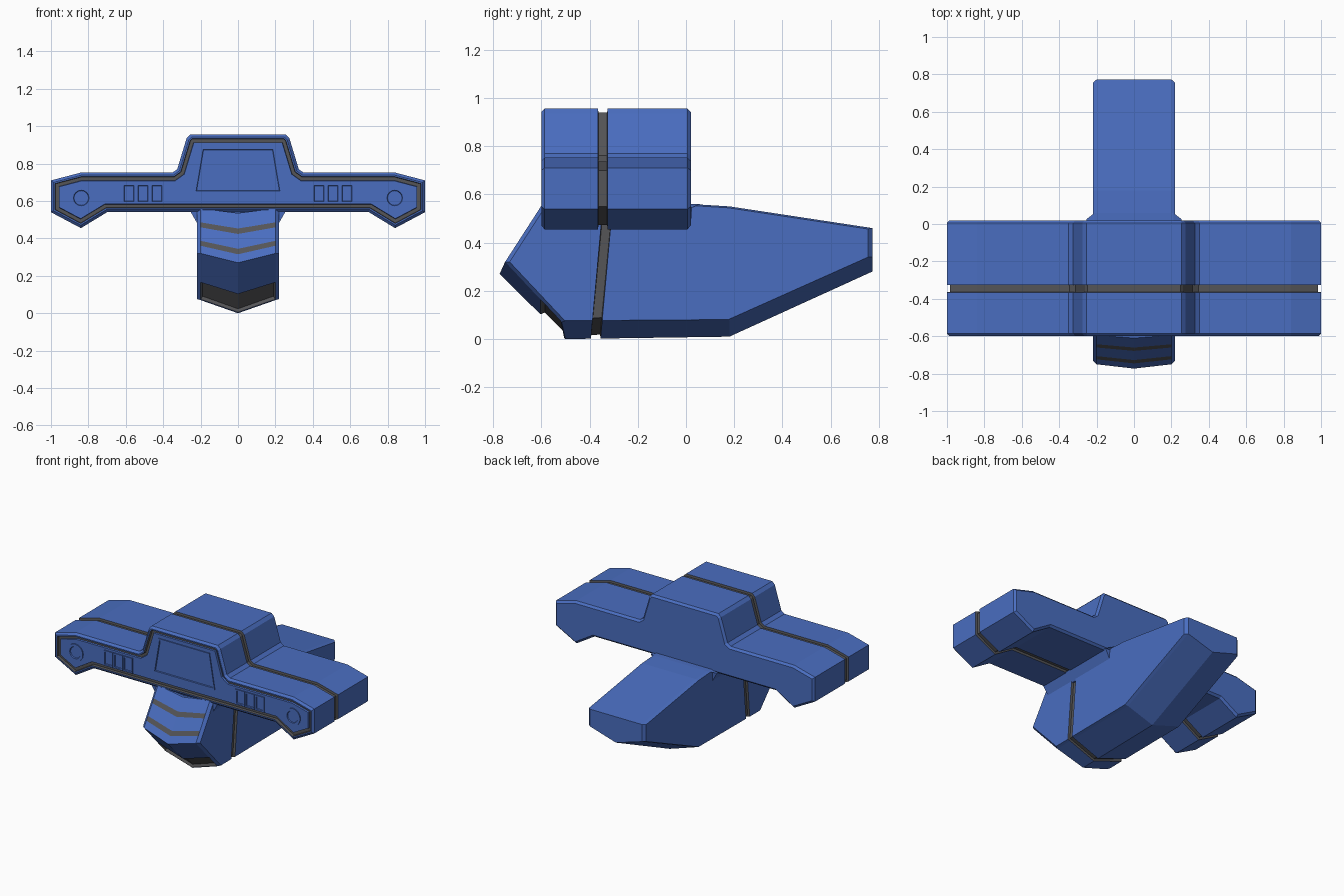
import bpy, bmesh, math
from mathutils import Vector

cube = bpy.data.objects.get("Cube")
if cube:
    bpy.data.objects.remove(cube, do_unlink=True)


def material(name, rgb):
    m = bpy.data.materials.new(name)
    m.use_nodes = True
    m.diffuse_color = (*rgb, 1)
    bsdf = next(n for n in m.node_tree.nodes if n.type == 'BSDF_PRINCIPLED')
    bsdf.inputs["Base Color"].default_value = (*rgb, 1)
    return m


BLUE, GREY, GLASS = 0, 1, 2
MATS = [material("blue_paint", (0.068, 0.155, 0.53)),
        material("trim_grey", (0.09, 0.09, 0.095)),
        material("window_glass", (0.15, 0.21, 0.29))]


def finish(bm, name):
    me = bpy.data.meshes.new(name)
    bm.to_mesh(me)
    bm.free()
    for m in MATS:
        me.materials.append(m)
    ob = bpy.data.objects.new(name, me)
    bpy.context.collection.objects.link(ob)
    return ob


def prism(pts, y0, y1):
    """Extrude an x-z outline along y."""
    bm = bmesh.new()
    rings = [[bm.verts.new((x, y, z)) for x, z in pts] for y in (y0, y1)]
    bm.faces.new(rings[0])
    bm.faces.new(rings[1])
    for i in range(len(pts)):
        j = (i + 1) % len(pts)
        bm.faces.new((rings[0][i], rings[0][j], rings[1][j], rings[1][i]))
    bmesh.ops.recalc_face_normals(bm, faces=bm.faces)
    return bm


def inset(bm, faces, width, depth, rim=None, inner=None):
    """Inset a region and colour its rim and interior."""
    res = bmesh.ops.inset_region(bm, faces=faces, thickness=width, depth=depth,
                                 use_boundary=True, use_even_offset=True)
    for group, mat in ((res["faces"], rim), (faces, inner)):
        if mat is not None:
            for f in group:
                f.material_index = mat


def groove(bm, point, normal, half):
    """Cut a recessed grey band all round the body."""
    p, n = Vector(point), Vector(normal).normalized()
    for s in (-half, half):
        bmesh.ops.bisect_plane(bm, geom=bm.verts[:] + bm.edges[:] + bm.faces[:],
                               plane_co=p + n * s, plane_no=n, dist=1e-5)
    band = [f for f in bm.faces if all(abs(n.dot(v.co - p)) < half + 1e-4 for v in f.verts)]
    inset(bm, band, 0.002, -0.015, GREY, GREY)


def front_face(bm):
    facing = [f for f in bm.faces if f.normal.y < -0.99]
    return max(facing, key=lambda f: f.calc_area())


# Wing and cabin body
half = [(0.255, 0.955), (0.275, 0.935), (0.325, 0.77), (0.35, 0.752), (0.84, 0.752),
        (1.0, 0.71), (1.0, 0.54), (0.84, 0.455), (0.70, 0.54)]
outline = half + [(-x, z) for x, z in reversed(half)]
bm = prism(outline, -0.60, 0.02)
ends = [e for e in bm.edges if abs(e.verts[0].co.y - e.verts[1].co.y) < 1e-5]
bmesh.ops.bevel(bm, geom=ends, offset=0.014, segments=1, affect='EDGES')
bm.normal_update()
groove(bm, (0, -0.345, 0), (0, 1, 0), 0.02)
bm.normal_update()
panel = [front_face(bm)]
inset(bm, panel, 0.008, 0)
inset(bm, panel, 0.002, -0.02, GREY, GREY)
inset(bm, panel, 0.018, 0, GREY, GREY)
inset(bm, panel, 0.002, 0.012, BLUE, BLUE)
finish(bm, "wing_body")

# Hull: side and centre-ridge outlines joined into strips
rail = []


def add(side, centre, tag=None):
    rail.append((Vector(side), Vector(centre), tag))


def span(a, b, stops):
    """Add points between two rail ends; each tag covers the strip after it."""
    for t, tag in stops:
        add(Vector(a[0]).lerp(Vector(b[0]), t), Vector(a[1]).lerp(Vector(b[1]), t), tag)


top = ((-0.595, 0.56), (-0.61, 0.535))
nose = ((-0.75, 0.32), (-0.773, 0.27))
chin = ((-0.515, 0.07), (-0.50, 0.0))
span(top, nose, [(0, None), (0.31, "stripe"), (0.42, None), (0.72, "stripe"), (0.83, None)])
span(nose, chin, [(0, None), (0.62, "intake"), (0.98, None), (1, None)])
add((0.18, 0.075), (0.18, 0.01))
add((0.773, 0.34), (0.773, 0.28))
add((0.773, 0.46), (0.773, 0.46))
add((0.18, 0.55), (0.18, 0.55))
add((0.02, 0.56), (0.02, 0.56))

bm = bmesh.new()
mid = sum((s for s, c, t in rail), Vector((0, 0))) / len(rail)
mid = Vector((0.0, 0.31))
edge = [mid + (s - mid) * 0.975 for s, c, t in rail]
side = [s for s, c, t in rail]
centre = [c for s, c, t in rail]
columns = [[bm.verts.new((x, p.x, p.y)) for p in pts]
           for x, pts in ((-0.22, edge), (-0.2, side), (0, centre), (0.2, side), (0.22, edge))]
intake = []
for k in range(4):
    a, b = columns[k], columns[k + 1]
    for i in range(len(rail)):
        j = (i + 1) % len(rail)
        f = bm.faces.new((a[i], a[j], b[j], b[i]))
        if k in (1, 2):
            if rail[i][2] == "stripe":
                f.material_index = GREY
            elif rail[i][2] == "intake":
                intake.append(f)
bm.faces.new(columns[0])
bm.faces.new(columns[-1])
bmesh.ops.recalc_face_normals(bm, faces=bm.faces)
inset(bm, intake, 0.008, -0.018, GREY, GREY)
bm.normal_update()
groove(bm, (0, -0.352, 0.25), (0, 1, -0.09), 0.02)
finish(bm, "hull")

# Flared collar where the hull meets the wing
bm = bmesh.new()
rings = [[bm.verts.new((x * w, y, z)) for x, y in ((-1, y0), (1, y0), (1, y1), (-1, y1))]
         for w, z, y0, y1 in ((0.215, 0.475, -0.585, 0.02), (0.255, 0.545, -0.59, 0.025),
                              (0.21, 0.56, -0.58, 0.06))]
bm.faces.new(rings[0])
bm.faces.new(rings[-1])
for a, b in zip(rings, rings[1:]):
    for i in range(4):
        j = (i + 1) % 4
        bm.faces.new((a[i], a[j], b[j], b[i]))
bmesh.ops.recalc_face_normals(bm, faces=bm.faces)
finish(bm, "hull_collar")


def framed(name, pts, border, inner):
    """Raised blue frame round a recessed pane."""
    bm = prism(pts, -0.599, -0.58)
    face = [front_face(bm)]
    inset(bm, face, border, 0)
    inset(bm, face, 0.003, -0.008, BLUE, inner)
    finish(bm, name)


# Windscreen
framed("windscreen", [(-0.238, 0.642), (0.238, 0.642), (0.197, 0.887), (-0.197, 0.887)],
       0.012, GLASS)

# Vents and lamps on both sides
for s, label in ((1, "left"), (-1, "right")):
    for i in range(3):
        x = s * (0.433 + 0.075 * i)
        framed(f"{label}_vent_{i + 1}", [(x - 0.036, 0.587), (x + 0.036, 0.587),
                                         (x + 0.036, 0.693), (x - 0.036, 0.693)], 0.010, GREY)
    ring = [2 * math.pi * i / 16 for i in range(16)]
    framed(f"{label}_lamp", [(s * 0.838 + 0.06 * math.cos(a), 0.616 + 0.06 * math.sin(a))
                             for a in ring], 0.018, GREY)
